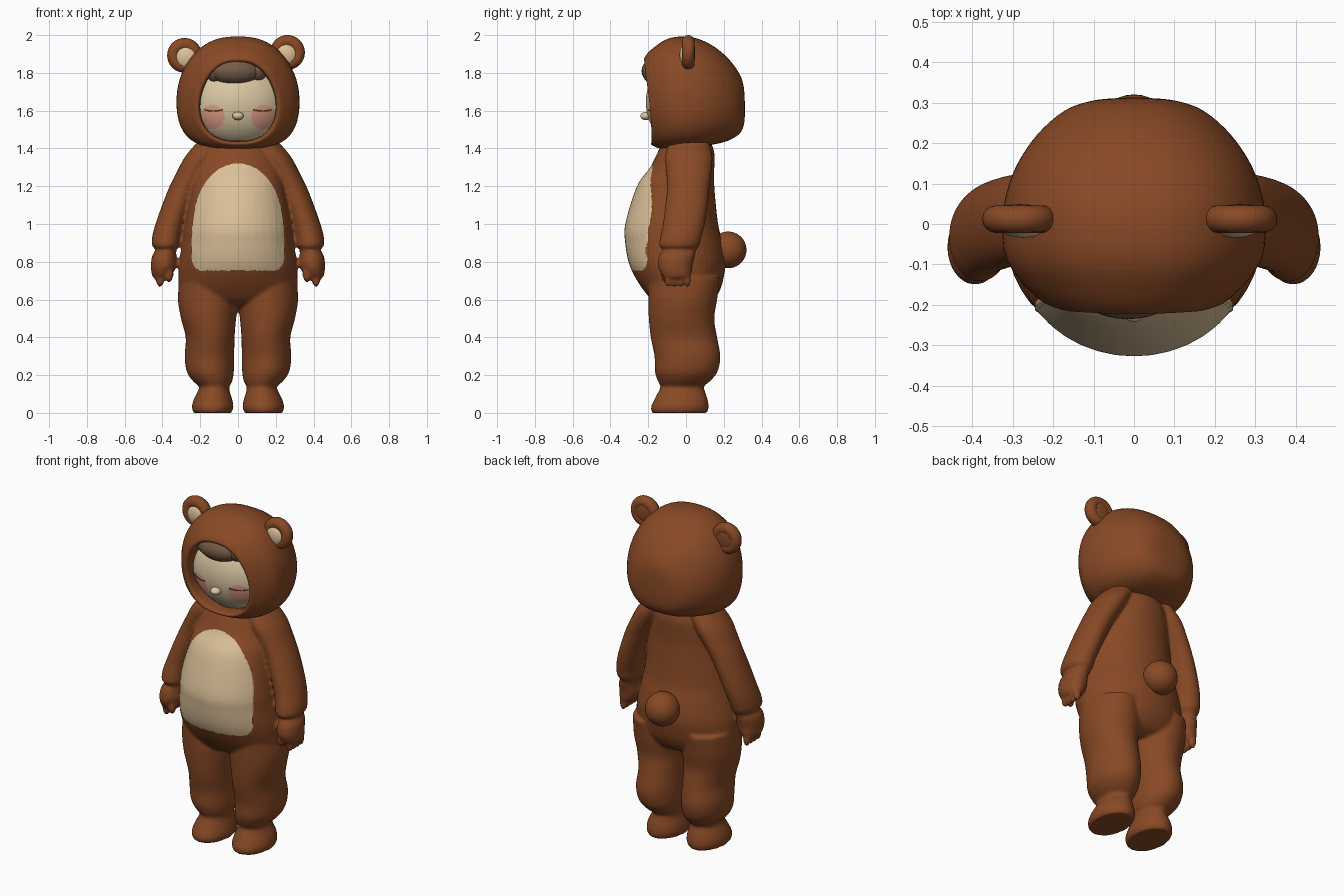
import bpy, bmesh, math
from mathutils import Vector, Matrix

if "Cube" in bpy.data.objects:
    bpy.data.objects.remove(bpy.data.objects["Cube"])


def mat(name, r, g, b):
    m = bpy.data.materials.new(name)
    lin = [((c / 255 + 0.055) / 1.055) ** 2.4 for c in (r, g, b)]
    m.diffuse_color = (*lin, 1)
    m.use_nodes = True
    m.node_tree.nodes["Principled BSDF"].inputs["Base Color"].default_value = m.diffuse_color
    return m


BROWN = mat("brown fur", 136, 73, 37)
CREAM = mat("cream belly", 220, 192, 153)
SKIN = mat("skin", 219, 200, 164)
PINK = mat("blush pink", 228, 162, 138)
HAIR = mat("hair brown", 118, 92, 72)
DARK = mat("lash dark", 70, 50, 38)


def add(name, bm, *mats):
    me = bpy.data.meshes.new(name)
    bmesh.ops.recalc_face_normals(bm, faces=bm.faces)
    bm.to_mesh(me)
    bm.free()
    for m in mats:
        me.materials.append(m)
    me.shade_smooth()
    ob = bpy.data.objects.new(name, me)
    bpy.context.collection.objects.link(ob)
    return ob


def spline(rows, n=5):
    """Catmull-Rom interpolation of section rows."""
    out = []
    for i in range(len(rows) - 1):
        a, b, c, d = (rows[max(0, min(len(rows) - 1, i + k))] for k in (-1, 0, 1, 2))
        for s in range(n):
            t = s / n
            out.append([q + 0.5 * t * (r - p + t * (2 * p - 5 * q + 4 * r - u + t * (3 * (q - r) + u - p)))
                        for p, q, r, u in zip(a, b, c, d)])
    return out + [list(rows[-1])]


def skin(bm, rings, cap_end=True):
    vs = [[bm.verts.new(p) for p in ring] for ring in rings]
    n = len(vs[0])
    for a, b in zip(vs, vs[1:]):
        for i in range(n):
            bm.faces.new((a[i], a[(i + 1) % n], b[(i + 1) % n], b[i]))
    bm.faces.new(vs[0])
    if cap_end:
        bm.faces.new(vs[-1])


def slices(bm, rows, side=1, n=40):
    """Horizontal oval slices: z, x min, x max, y front, y back."""
    rings = []
    for z, x0, x1, y0, y1 in spline(rows):
        rings.append([(side * ((x0 + x1) / 2 + (x1 - x0) / 2 * math.cos(2 * math.pi * i / n)),
                       (y0 + y1) / 2 + (y1 - y0) / 2 * math.sin(2 * math.pi * i / n), z) for i in range(n)])
    skin(bm, rings)


def ball(bm, c, r, u=32, v=20):
    bmesh.ops.create_uvsphere(bm, u_segments=u, v_segments=v, radius=1,
                              matrix=Matrix.Translation(c) @ Matrix.Diagonal((*r, 1)))


# Suit body: torso, legs with feet, arms with mittened fingers, fused together
TORSO = [(1.46, -.14, .14, -.11, .12), (1.38, -.19, .19, -.15, .15), (1.3, -.22, .22, -.19, .15),
         (1.2, -.245, .245, -.26, .15), (1.0, -.28, .28, -.322, .17), (.9, -.295, .295, -.322, .195),
         (.8, -.312, .312, -.305, .21), (.72, -.315, .315, -.27, .2), (.65, -.31, .31, -.225, .18),
         (.59, -.27, .27, -.17, .14), (.56, -.18, .18, -.1, .08)]
LEG = [(.72, .03, .31, -.2, .18), (.6, .0, .318, -.2, .165), (.5, .01, .302, -.197, .15),
       (.4, .018, .277, -.187, .165), (.3, .02, .282, -.167, .182), (.22, .022, .272, -.165, .168),
       (.17, .03, .24, -.15, .13), (.14, .045, .208, -.135, .095), (.115, .044, .212, -.145, .1),
       (.07, .03, .235, -.168, .115), (.03, .024, .244, -.186, .12), (.0, .035, .235, -.18, .112)]
ARM = [(1.44, .05, .21, -.09, .12), (1.36, .1, .278, -.11, .14), (1.28, .15, .322, -.105, .135),
       (1.2, .2, .362, -.1, .125), (1.1, .245, .402, -.11, .115), (1.0, .28, .437, -.122, .1),
       (.93, .3, .455, -.137, .082), (.885, .308, .455, -.143, .07), (.865, .325, .437, -.125, .055),
       (.83, .328, .455, -.143, .047), (.78, .325, .461, -.15, .035), (.74, .345, .458, -.135, .03),
       (.715, .37, .45, -.115, .02)]
bm = bmesh.new()
slices(bm, TORSO)
for s in (-1, 1):
    slices(bm, LEG, s)
    slices(bm, ARM, s)
    for y in (-.095, -.06, -.025, .008):
        ball(bm, (s * .413, y, .705), (.022, .019, .04), 16, 12)
    ball(bm, (s * .365, -.11, .735), (.024, .024, .045), 16, 12)
body = add("suit_body", bm, BROWN, CREAM)
bpy.context.view_layer.objects.active = body
body.select_set(True)
mod = body.modifiers.new("fuse", 'REMESH')
mod.mode, mod.voxel_size = 'VOXEL', 0.009
bpy.ops.object.modifier_apply(modifier="fuse")
mod = body.modifiers.new("soften", 'SMOOTH')
mod.factor, mod.iterations = 0.5, 6
bpy.ops.object.modifier_apply(modifier="soften")


# Belly patch: arched outline with rounded lower corners
def belly_half(z):
    if not .755 < z < 1.32:
        return 0
    if z > .9:
        return .245 * (1 - ((z - .9) / .42) ** 2.5) ** .5
    d = max(0, (.82 - z) / .065)
    return .245 - .05 * (1 - math.sqrt(max(0, 1 - d * d)))


me = body.data
for v in me.vertices:
    h = belly_half(v.co.z)
    if v.co.y < -.1 and h and abs(abs(v.co.x) - h) < .0045:
        v.co.x = math.copysign(h, v.co.x)
for p in me.polygons:
    c = p.center
    p.material_index = int(c.y < -.1 and abs(c.x) < belly_half(c.z))
me.shade_smooth()

# Hood: egg-shaped rings from the back forward, rolling in at the face opening
# (y, half width, top z, bottom z, lower squareness)
HOOD = [(.312, .02, 1.63, 1.58, .8), (.305, .1, 1.73, 1.52, .8), (.28, .17, 1.8, 1.475, .75),
        (.22, .238, 1.88, 1.44, .7), (.14, .29, 1.945, 1.42, .6), (.05, .318, 1.985, 1.41, .5),
        (-.04, .322, 1.992, 1.405, .5), (-.11, .312, 1.975, 1.4, .55), (-.17, .28, 1.935, 1.4, .65),
        (-.207, .245, 1.9, 1.41, .75), (-.222, .215, 1.87, 1.425, .8), (-.195, .2, 1.855, 1.437, .8),
        (-.1, .2, 1.85, 1.44, .8)]
rings = []
for y, hw, zt, zb, p in spline(HOOD):
    ring = []
    for i in range(64):
        a = 2 * math.pi * (i + .5) / 64
        c, s = math.cos(a), math.sin(a)
        x = hw * math.copysign(abs(c) ** (.8 if s > 0 else p), c) * (1 - .1 * s)
        z = (zt + zb) / 2 + (zt - zb) / 2 * s
        w = max(0, min(1, -y / .2))
        ring.append((x, y + w * (.015 * (x / .24) ** 2 + .04 * max(0, (1.8 - z) / .4)), z))
    rings.append(ring)
bm = bmesh.new()
skin(bm, rings, False)
add("hood", bm, BROWN)

# Face with blush circles
FC, FR = Vector((0, -.02, 1.645)), Vector((.26, .192, .235))


def face_y(x, z):
    return FC.y - FR.y * math.sqrt(max(0, 1 - (x / FR.x) ** 2 - ((z - FC.z) / FR.z) ** 2))


bm = bmesh.new()
ball(bm, FC, FR, 128, 96)
for f in bm.faces:
    c = f.calc_center_median()
    f.material_index = int(c.y < -.05 and math.hypot(abs(c.x) - .135, c.z - 1.565) < .064)
add("face", bm, SKIN, PINK)
bm = bmesh.new()
ball(bm, (0, -.212, 1.572), (.03, .03, .022))
add("nose", bm, SKIN)

# Closed eyelids
for s, side in ((-1, "left"), (1, "right")):
    rings = []
    for k in range(13):
        x = .08 + .1 * k / 12
        z = 1.605 - .008 * math.sin(math.pi * k / 12)
        y = face_y(x, z)
        rings.append([(s * x, y + .004 * math.cos(a * math.pi / 3), z + .0028 * math.sin(a * math.pi / 3))
                      for a in range(6)])
    bm = bmesh.new()
    skin(bm, rings)
    add(side + "_eyelash", bm, DARK)

# Hair fringe under the hood
bm = bmesh.new()
ball(bm, (-.015, -.15, 1.81), (.135, .085, .075))
ball(bm, (.1, -.14, 1.815), (.055, .06, .06))
ball(bm, (-.12, -.14, 1.81), (.05, .055, .06))
add("hair_fringe", bm, HAIR)

# Ears: rolled rim, domed back and cream inner pad
for x, z, side in ((-.283, 1.893, "left"), (.262, 1.908, "right")):
    s = math.copysign(1, x)
    rows = []
    for i in range(40):
        a = 2 * math.pi * i / 40
        rows.append([(x + (.058 + .034 * math.cos(b)) * math.cos(a), .012 + .034 * math.sin(b),
                      z + (.058 + .034 * math.cos(b)) * math.sin(a))
                     for b in (2 * math.pi * j / 16 for j in range(16))])
    bm = bmesh.new()
    vs = [[bm.verts.new(p) for p in r] for r in rows]
    for i in range(40):
        for j in range(16):
            k, m = (i + 1) % 40, (j + 1) % 16
            bm.faces.new((vs[i][j], vs[k][j], vs[k][m], vs[i][m]))
    ball(bm, (x, .022, z), (.075, .027, .075))
    add(side + "_ear", bm, BROWN)
    bm = bmesh.new()
    ball(bm, (x - s * .01, -.004, z - .012), (.06, .03, .06))
    add(side + "_ear_pad", bm, CREAM)

# Round tail
bm = bmesh.new()
ball(bm, (0, .223, .863), (.097, .097, .097))
add("tail", bm, BROWN)
